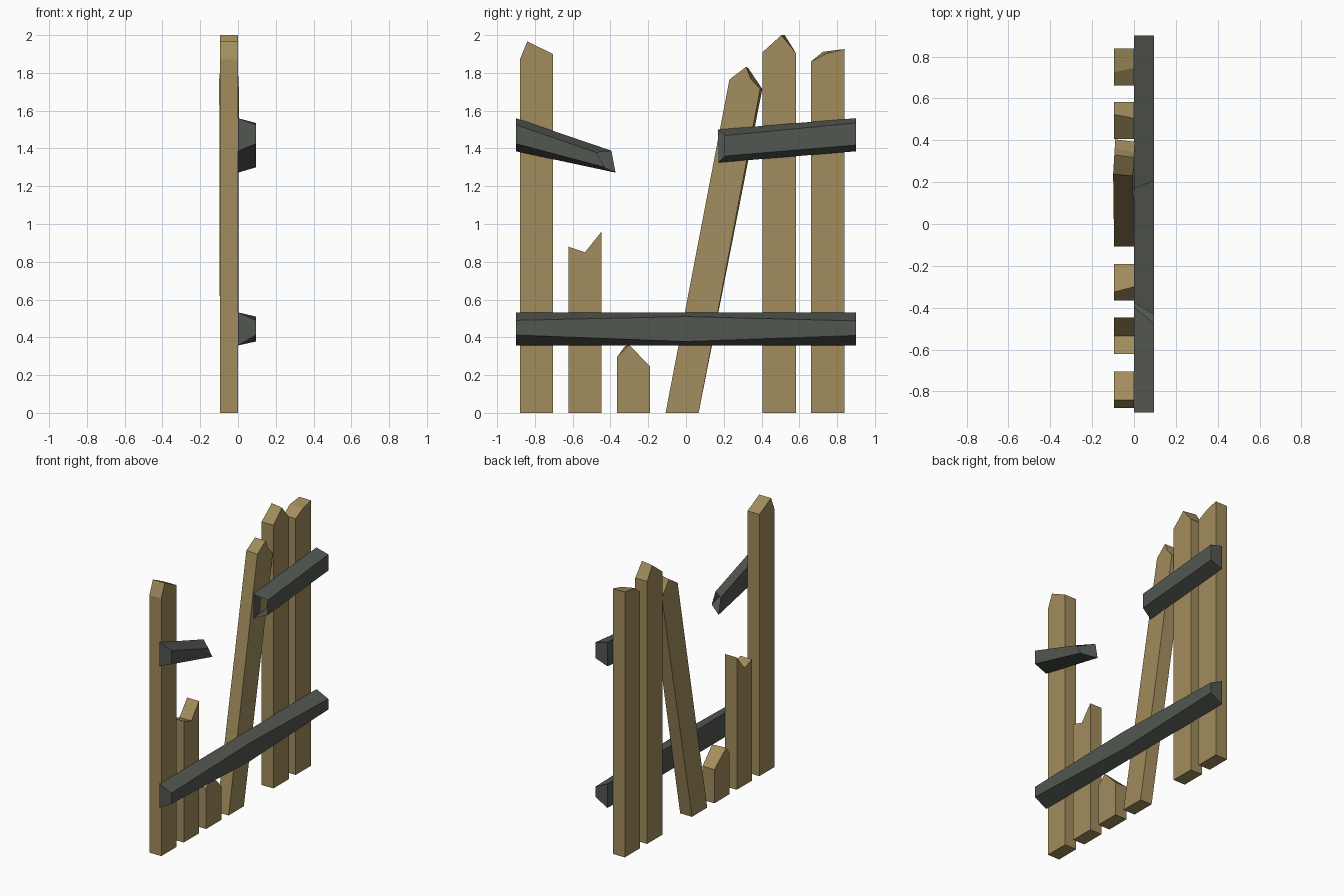
import bpy, bmesh

if "Cube" in bpy.data.objects:
    bpy.data.objects.remove(bpy.data.objects["Cube"])

T = 0.095  # thickness of planks and rails


def material(name, rgb):
    m = bpy.data.materials.new(name)
    m.diffuse_color = (*rgb, 1)
    m.use_nodes = True
    m.node_tree.nodes["Principled BSDF"].inputs["Base Color"].default_value = m.diffuse_color
    return m


WOOD = material("pale_wood", (0.36, 0.265, 0.11))
RAIL = material("grey_rail", (0.085, 0.095, 0.08))


def loft(name, sections, mat, cap_start=True, cap_end=True):
    """Join matching rings of points with quads, optionally closing each end."""
    bm = bmesh.new()
    rings = [[bm.verts.new(p) for p in s] for s in sections]
    n = len(rings[0])
    for a, b in zip(rings, rings[1:]):
        for i in range(n):
            j = (i + 1) % n
            bm.faces.new((a[i], a[j], b[j], b[i]))
    if cap_start:
        bm.faces.new(rings[0][::-1])
    if cap_end:
        bm.faces.new(rings[-1])
    bmesh.ops.recalc_face_normals(bm, faces=bm.faces)
    me = bpy.data.meshes.new(name)
    bm.to_mesh(me)
    bm.free()
    me.materials.append(mat)
    ob = bpy.data.objects.new(name, me)
    bpy.context.collection.objects.link(ob)
    return ob


def plank(name, y0, y1, top, back_top=None):
    """Upright board with a broken top; the back outline may differ."""
    def ring(x, pts):
        return [(x, y1, 0), (x, y0, 0)] + [(x, y, z) for y, z in pts]
    return loft(name, [ring(0, top), ring(-T, back_top or top)], WOOD)


def rail(name, sections, **caps):
    """Each section: back bottom, back top, front top, front bottom as (y, z)."""
    xs = (0, 0, T, T)
    return loft(name, [[(x, y, z) for x, (y, z) in zip(xs, s)] for s in sections],
                RAIL, **caps)


# Upright planks
plank("plank_1", -0.88, -0.705, [(-0.88, 1.87), (-0.84, 1.967), (-0.705, 1.90)])
plank("plank_2_broken", -0.622, -0.447,
      [(-0.622, 0.88), (-0.535, 0.85), (-0.447, 0.96)])
plank("plank_3_stump", -0.365, -0.19,
      [(-0.365, 0.295), (-0.30, 0.36), (-0.19, 0.245)],
      [(-0.365, 0.295), (-0.325, 0.352), (-0.19, 0.245)])
plank("plank_5", 0.406, 0.582,
      [(0.406, 1.91), (0.505, 2.0), (0.582, 1.905)],
      [(0.406, 1.91), (0.523, 2.0), (0.582, 1.905)])
plank("plank_6", 0.662, 0.838,
      [(0.662, 1.86), (0.745, 1.903), (0.838, 1.926)],
      [(0.662, 1.86), (0.725, 1.912), (0.838, 1.926)])

# Leaning plank, slightly twisted toward its top
lean = plank("plank_4_leaning", -0.108, 0.067,
             [(0.23, 1.765), (0.318, 1.832), (0.342, 1.77), (0.393, 1.715)],
             [(0.238, 1.765), (0.33, 1.825), (0.36, 1.78), (0.404, 1.715)])
for v in lean.data.vertices:
    if v.co.z > 1:
        v.co.x += 0.06 * (v.co.y - 0.315)

# Lower rail, thicker in the middle
rail("lower_rail", [[(y, 0.357), (y, 0.532), (y, t), (y, b)]
                    for y, t, b in ((-0.9, 0.49, 0.412),
                                    (0, 0.51, 0.378),
                                    (0.9, 0.487, 0.41))])

# Upper rail, snapped into two pieces with open broken ends
rail("upper_rail_left",
     [[(-0.9, 1.385), (-0.9, 1.56), (-0.9, 1.525), (-0.9, 1.425)],
      [(-0.373, 1.272), (-0.395, 1.388), (-0.475, 1.378), (-0.43, 1.30)]],
     cap_end=False)
rail("upper_rail_right",
     [[(0.17, 1.325), (0.17, 1.50), (0.205, 1.468), (0.205, 1.36)],
      [(0.9, 1.385), (0.9, 1.56), (0.9, 1.535), (0.9, 1.418)]],
     cap_start=False)
